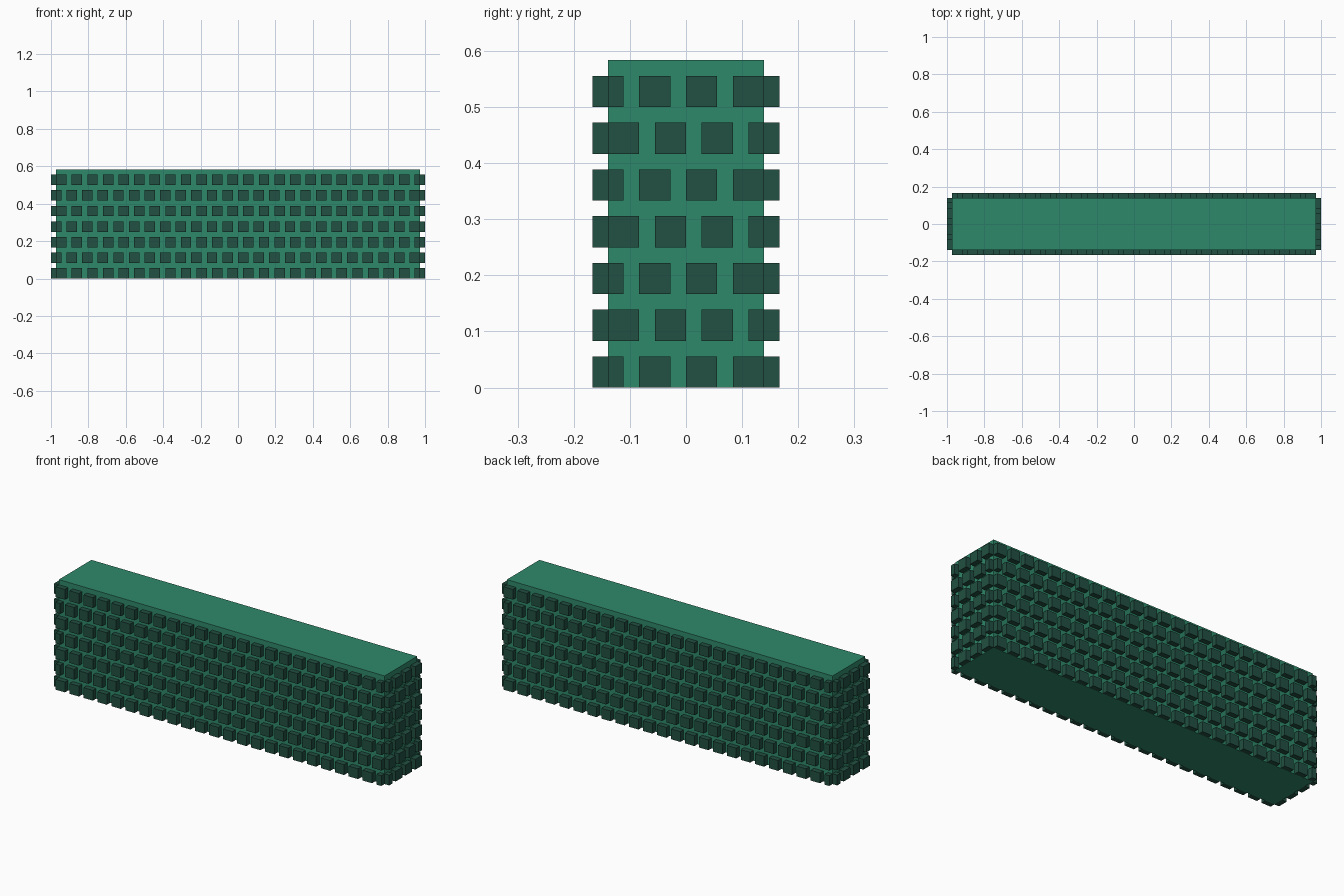
import bpy, bmesh, math
from mathutils import Matrix, Vector

U = 1 / 36              # module: blocks are 2 x 2 x 1 modules, one module apart
HALF_X, HALF_Y, ROWS = 35, 5, 7

cube = bpy.data.objects.get("Cube")
if cube:
    bpy.data.objects.remove(cube, do_unlink=True)


def material(name, rgb):
    m = bpy.data.materials.new(name)
    m.use_nodes = True
    m.diffuse_color = (*rgb, 1)
    m.node_tree.nodes["Principled BSDF"].inputs["Base Color"].default_value = (*rgb, 1)
    return m


def add_box(bm, lo, hi):
    """Box between two corners given in modules."""
    lo, hi = Vector(lo) * U, Vector(hi) * U
    mat = Matrix.Translation((lo + hi) / 2) @ Matrix.Diagonal((*(hi - lo), 1))
    bmesh.ops.create_cube(bm, size=1, matrix=mat)


def finish(bm, name, mat):
    mesh = bpy.data.meshes.new(name)
    bm.to_mesh(mesh)
    bm.free()
    mesh.materials.append(mat)
    ob = bpy.data.objects.new(name, mesh)
    bpy.context.collection.objects.link(ob)
    return ob


def spans(half, shift):
    """Block intervals along a wall, clipped at its ends."""
    start = -half - shift
    while start < half:
        a, b = max(start, -half), min(start + 2, half)
        if b > a:
            yield a, b
        start += 3


def block_wall(name, half, depth, flip, angle):
    """Staggered rows of blocks on a wall facing -y, turned about z."""
    bm = bmesh.new()
    for row in range(ROWS):
        for a, b in spans(half, row % 2):
            if flip:
                a, b = -b, -a
            add_box(bm, (a, -depth - 1, 3 * row), (b, -depth, 3 * row + 2))
    bmesh.ops.rotate(bm, verts=bm.verts, cent=(0, 0, 0),
                     matrix=Matrix.Rotation(math.radians(angle), 3, 'Z'))
    return finish(bm, name, leaf_dark)


core_green = material("core green", (0.028, 0.250, 0.147))
leaf_dark = material("dark leaf green", (0.0159, 0.0802, 0.0545))

# Solid hedge core
bm = bmesh.new()
add_box(bm, (-HALF_X, -HALF_Y, 0), (HALF_X, HALF_Y, 3 * ROWS))
finish(bm, "hedge_core", core_green)

# Leaf blocks on the four walls
block_wall("front_leaf_blocks", HALF_X, HALF_Y, False, 0)
block_wall("back_leaf_blocks", HALF_X, HALF_Y, False, 180)
block_wall("left_leaf_blocks", HALF_Y, HALF_X, True, 90)
block_wall("right_leaf_blocks", HALF_Y, HALF_X, True, -90)
